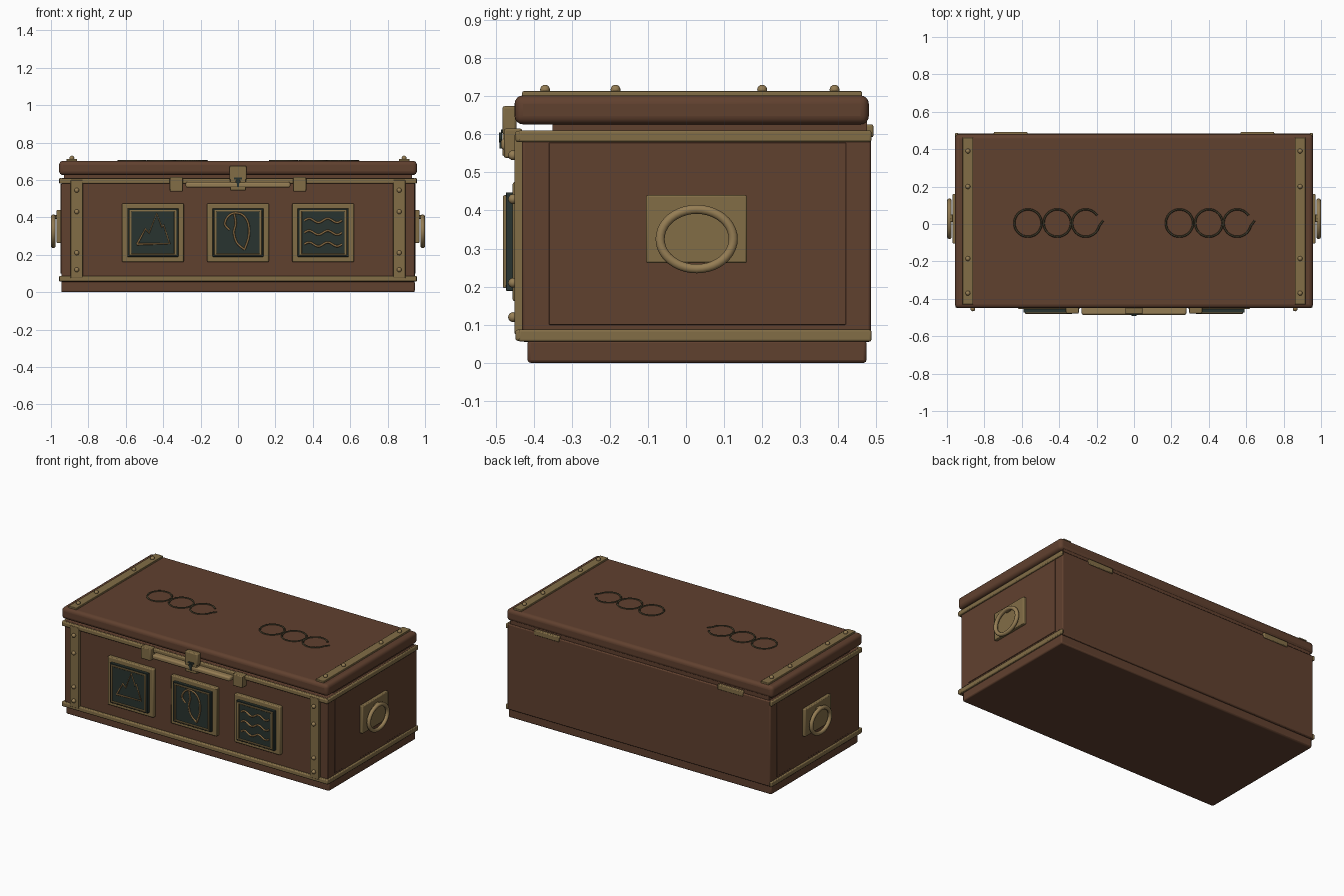
import bpy, math
from mathutils import Vector

if "Cube" in bpy.data.objects:
    bpy.data.objects.remove(bpy.data.objects["Cube"])


def material(name, rgb):
    m = bpy.data.materials.new(name)
    m.diffuse_color = (*rgb, 1)
    m.use_nodes = True
    m.node_tree.nodes["Principled BSDF"].inputs["Base Color"].default_value = m.diffuse_color
    return m


LEATHER = material("brown leather", (0.118, 0.052, 0.028))
BRASS = material("aged brass", (0.225, 0.155, 0.062))
BRIGHT = material("polished brass", (0.30, 0.205, 0.088))
DARK = material("dark green inlay", (0.022, 0.034, 0.029))
ROPE = material("dark olive tracing", (0.05, 0.042, 0.022))
COPPER = material("copper line", (0.27, 0.16, 0.06))


def finish(ob, name, mat):
    ob.name = name
    ob.data.materials.append(mat)
    return ob


def box(name, mat, x, y, z, bevel=0.004, segments=2):
    """Bevelled box from (min, max) ranges."""
    bpy.ops.mesh.primitive_cube_add(size=1, location=[(a + b) / 2 for a, b in (x, y, z)])
    ob = bpy.context.object
    ob.scale = [b - a for a, b in (x, y, z)]
    bpy.ops.object.transform_apply(location=False, rotation=False, scale=True)
    if bevel:
        mod = ob.modifiers.new("bevel", 'BEVEL')
        mod.width, mod.segments = bevel, segments
        bpy.ops.object.shade_smooth_by_angle(angle=math.radians(35))
    return finish(ob, name, mat)


def rivet(name, loc, scale=(1, 1, 1), r=0.013):
    bpy.ops.mesh.primitive_uv_sphere_add(segments=12, ring_count=8, radius=r, location=loc)
    bpy.context.object.scale = scale
    bpy.ops.object.shade_smooth()
    return finish(bpy.context.object, name, BRIGHT)


def tube(name, mat, pts, r, closed=False, resolution=2):
    cu = bpy.data.curves.new(name, 'CURVE')
    cu.dimensions = '3D'
    cu.bevel_depth, cu.bevel_resolution, cu.use_fill_caps = r, resolution, True
    sp = cu.splines.new('POLY')
    sp.points.add(len(pts) - 1)
    for p, co in zip(sp.points, pts):
        p.co = (*co, 1)
    sp.use_cyclic_u = closed
    ob = bpy.data.objects.new(name, cu)
    bpy.context.collection.objects.link(ob)
    return finish(ob, name, mat)


def smooth_path(pts, n=5):
    """Catmull-Rom interpolation through 2D points."""
    p = [Vector(q) for q in [pts[0], *pts, pts[-1]]]
    out = []
    for a, b, c, d in zip(p, p[1:], p[2:], p[3:]):
        for i in range(n):
            t = i / n
            out.append(0.5 * (2 * b + (c - a) * t + (2 * a - 5 * b + 4 * c - d) * t * t
                              + (3 * b - a - 3 * c + d) * t ** 3))
    return out + [p[-1]]


# Trunk body, plinth, inner rim and lid
box("plinth", LEATHER, (-.945, .945), (-.416, .474), (0, .06), .008)
box("body", LEATHER, (-.945, .945), (-.43, .485), (.055, .61), .006)
box("inner_rim", LEATHER, (-.93, .93), (-.35, .475), (.60, .635), 0)
box("lid", LEATHER, (-.957, .957), (-.45, .48), (.626, .702), .022, 4)

# Horizontal brass rails on front
for label, z in (("lower", (.058, .087)), ("upper", (.58, .609))):
    box(label + "_front_rail", BRASS, (-.955, .955), (-.448, -.426), z, .006)

# Mirrored sides: rails, panels, straps, rivets, handles, hinges
for side, s in (("left", -1), ("right", 1)):
    def span(a, b):
        return tuple(sorted((s * a, s * b)))

    for label, z in (("lower", (.056, .087)), ("upper", (.58, .61))):
        box(f"{side}_{label}_side_rail", BRASS, span(.94, .956), (-.44, .487), z, .005)
    box(side + "_side_panel", LEATHER, span(.94, .949), (-.36, .42), (.10, .578), .002)

    box(side + "_front_strap", BRASS, span(.83, .895), (-.45, -.425), (.075, .60), .003)
    for z in (.12, .21, .43, .545):
        rivet(side + "_front_rivet", (s * .862, -.454, z))
    box(side + "_lid_strap", BRASS, span(.86, .917), (-.43, .462), (.695, .713), .003)
    for y in (-.37, -.185, .2, .39):
        rivet(side + "_lid_rivet", (s * .888, y, .717))

    box(side + "_handle_plate", BRASS, span(.94, .97), (-.105, .16), (.262, .44), .005)
    box(side + "_handle_mount", BRASS, span(.965, .988), (.01, .05), (.392, .412), .004)
    ring = [(s * .9875, .028 + .096 * math.cos(a), .325 + .078 * math.sin(a))
            for a in (i * math.tau / 40 for i in range(40))]
    tube(side + "_handle_ring", BRIGHT, ring, .0125, True, 3)
    box(side + "_hinge", BRASS, span(.57, .75), (.47, .492), (.592, .626), .005)

    # Latch end brackets
    box(side + "_latch_bracket", BRASS, span(.295, .365), (-.478, -.43), (.538, .615), .005)

# Latch bar and hasp with keyhole
box("latch_bar", BRIGHT, (-.28, .28), (-.486, -.44), (.559, .589), .010, 3)
box("hasp_lower_plate", BRASS, (-.042, .042), (-.482, -.43), (.543, .612), .004)
box("hasp_upper_plate", BRASS, (-.046, .046), (-.482, -.445), (.600, .674), .006)
bpy.ops.mesh.primitive_cylinder_add(vertices=16, radius=.013, depth=.008,
                                    location=(0, -.487, .592), rotation=(math.pi / 2, 0, 0))
finish(bpy.context.object, "keyhole", DARK)
box("keyhole_slot", DARK, (-.005, .005), (-.490, -.484), (.563, .592), 0)
box("hasp_slot", DARK, (-.022, .022), (-.486, -.480), (.603, .613), 0)

# Framed front panels with line ornaments
ZC = .318
mountain = [(-.085, -.062), (-.04, .02), (-.02, -.002), (.02, .102), (.048, .03), (.057, .04), (.09, -.058)]
arch = [(-.045, .015), (-.07, .045), (-.055, .085), (-.02, .105), (.025, .095),
        (.055, .05), (.058, -.02), (.035, -.09)]
inner_arch = [(.035, -.09), (-.005, -.055), (-.022, 0), (-.012, .05), (-.02, .10)]
waves = [[(-.1 + .2 * i / 20, h + .011 * math.sin(i / 20 * 4 * math.pi)) for i in range(21)]
         for h in (.065, 0, -.062)]
ornaments = {"mountain": (-.455, [mountain + mountain[:1]]),
             "arch": (0, [smooth_path(arch), smooth_path(inner_arch)]),
             "wave": (.455, waves)}
for name, (cx, lines) in ornaments.items():
    box(name + "_outer_frame", BRASS, (cx - .165, cx + .165), (-.455, -.425),
        (ZC - .157, ZC + .157), .006)
    box(name + "_inlay", DARK, (cx - .136, cx + .136), (-.473, -.44), (ZC - .129, ZC + .129), .002)
    # Slim raised inner frame: four strips
    for e in (-1, 1):
        xr = sorted((cx + e * .114, cx + e * .127))
        zr = sorted((ZC + e * .112, ZC + e * .122))
        box(name + "_inner_frame_side", BRASS, xr, (-.480, -.465), (ZC - .122, ZC + .122), .003)
        box(name + "_inner_frame_bar", BRASS, (cx - .127, cx + .127), (-.480, -.465), zr, .003)
    for line in lines:
        tube(name + "_ornament", COPPER, [(cx + p[0], -.474, ZC + p[1]) for p in line], .0055)

# Lid tracings: chains of thin loops, last one left open
for group in (-.41, .40):
    for i, dx in enumerate((-.157, 0, .152)):
        start, sweep = (.6, 5.6) if i == 2 else (0, math.tau)
        n = 36
        pts = [(group + dx + .073 * math.cos(start + sweep * k / n),
                .005 + .073 * math.sin(start + sweep * k / n), .702) for k in range(n)]
        if i == 2:
            pts.append((group + dx + .093, .018, .702))
        tube("lid_loop", ROPE, pts, .0055, i != 2, 1)
